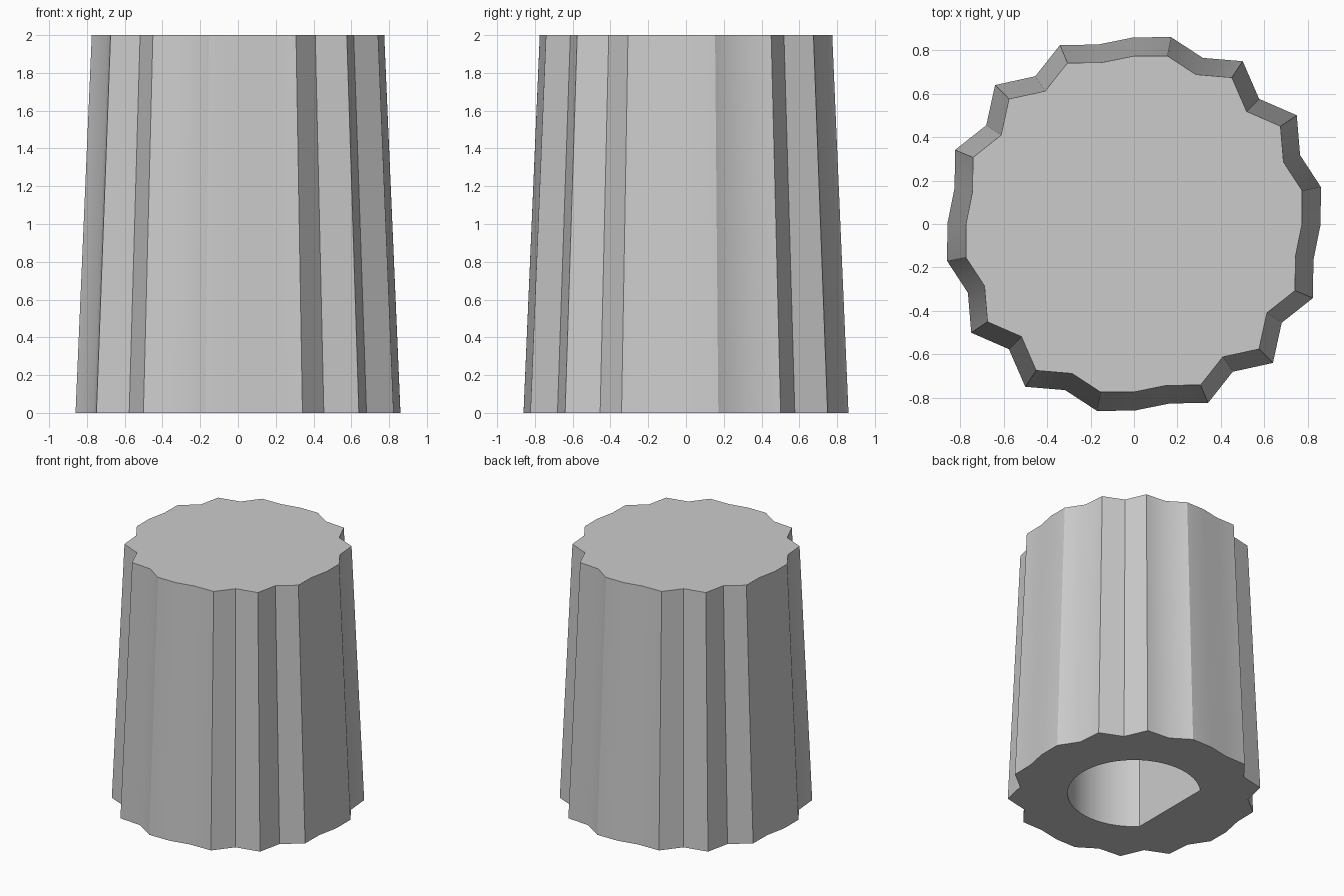
import bpy
import bmesh
import math

HEIGHT = 2.0
TOP_SCALE = 0.9
FLUTE_STEPS = 32
HOLE_RADIUS = 0.475
FLAT_X = 0.335
HOLE_DEPTH = 1.6

cube = bpy.data.objects.get("Cube")
if cube:
    bpy.data.objects.remove(cube, do_unlink=True)

grey = bpy.data.materials.new("light grey plastic")
grey.use_nodes = True
colour = (0.6, 0.6, 0.6, 1.0)
grey.diffuse_color = colour
grey.node_tree.nodes["Principled BSDF"].inputs["Base Color"].default_value = colour


def fluted_profile():
    """Wavy grip outline, sampled coarsely so the flutes stay faceted."""
    points = []
    for i in range(FLUTE_STEPS):
        a = math.tau * i / FLUTE_STEPS
        r = 0.86 + 0.045 * math.sin(14 * a)
        points.append((r * math.cos(a), r * math.sin(a)))
    return points


def d_profile(steps=48):
    """Round shaft outline with one flat on the right side."""
    limit = math.acos(-FLAT_X / HOLE_RADIUS)
    angles = [-limit + 2 * limit * i / steps for i in range(steps + 1)]
    return [(HOLE_RADIUS * math.cos(a), HOLE_RADIUS * math.sin(a)) for a in angles]


def add_tube(bm, profile, height, scale):
    """Wall from z = 0 to height, closed at the top; returns the open bottom edges."""
    low = [bm.verts.new((x, y, 0)) for x, y in profile]
    high = [bm.verts.new((x * scale, y * scale, height)) for x, y in profile]
    for i in range(len(low)):
        j = (i + 1) % len(low)
        bm.faces.new((low[i], low[j], high[j], high[i]))
    bm.faces.new(high)
    return [bm.edges.get((low[i - 1], low[i])) for i in range(len(low))]


# Tapered fluted body and blind D-shaped shaft hole, joined by the underside
bm = bmesh.new()
rim = add_tube(bm, fluted_profile(), HEIGHT, TOP_SCALE)
rim += add_tube(bm, d_profile(), HOLE_DEPTH, 1.0)
bmesh.ops.triangle_fill(bm, edges=rim, use_beauty=True, normal=(0, 0, -1))
bmesh.ops.recalc_face_normals(bm, faces=bm.faces[:])

mesh = bpy.data.meshes.new("fluted_knob")
bm.to_mesh(mesh)
bm.free()
mesh.materials.append(grey)
knob = bpy.data.objects.new("fluted_knob", mesh)
bpy.context.collection.objects.link(knob)

# Soft shading on shallow flutes, crisp edges elsewhere
bpy.ops.object.select_all(action="DESELECT")
knob.select_set(True)
bpy.context.view_layer.objects.active = knob
bpy.ops.object.shade_smooth_by_angle(angle=math.radians(30))
